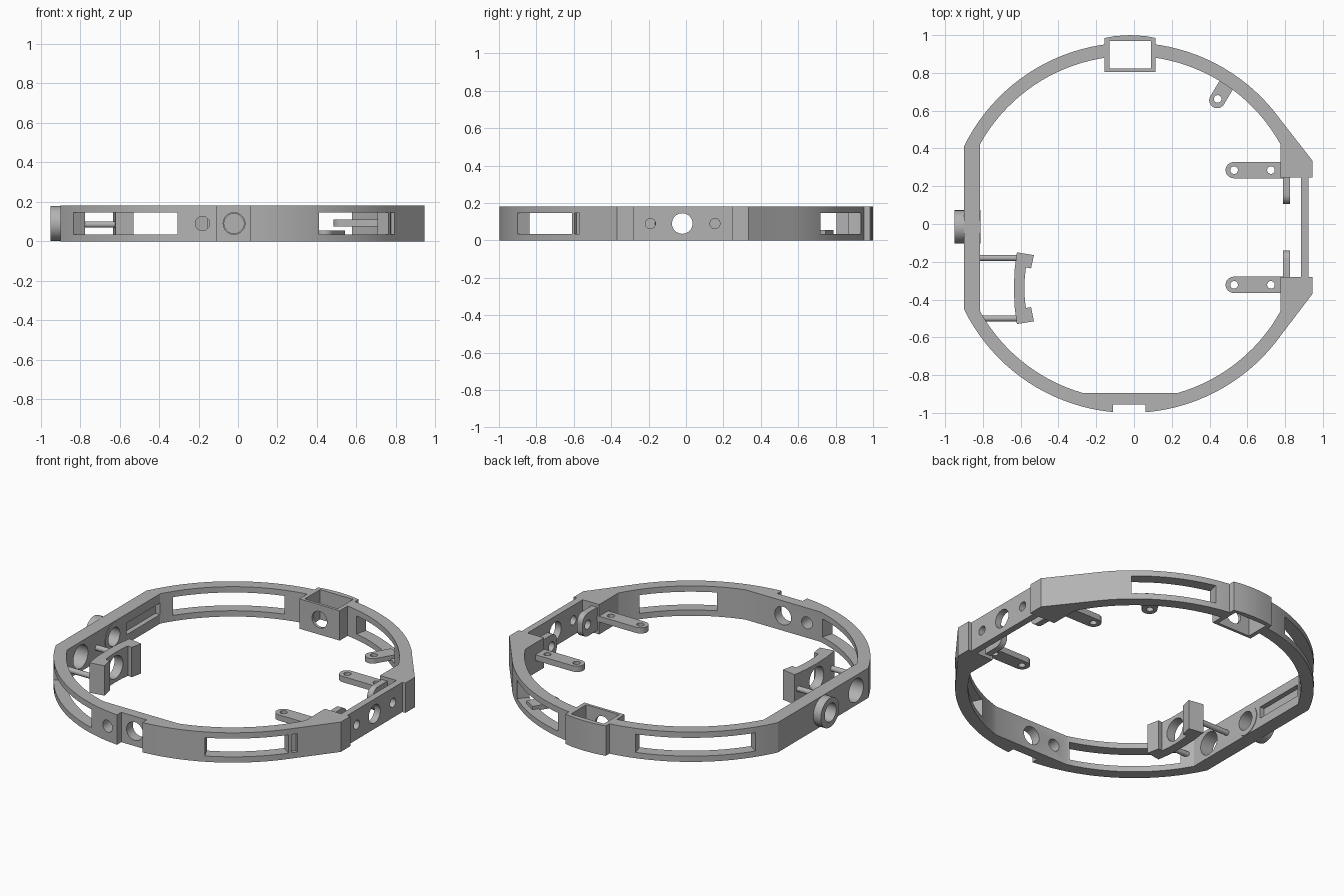
import bpy, bmesh, math
from mathutils import Vector

if "Cube" in bpy.data.objects:
    bpy.data.objects.remove(bpy.data.objects["Cube"], do_unlink=True)

H = 0.18            # ring height
MID = H / 2
CX = CY = -0.02     # centre of the ring arcs
R_OUT, R_IN = 0.98, 0.91

grey = bpy.data.materials.new("plain grey")
grey.use_nodes = True
grey.diffuse_color = (0.45, 0.45, 0.45, 1)
grey.node_tree.nodes["Principled BSDF"].inputs["Base Color"].default_value = (0.45, 0.45, 0.45, 1)


def arc(r, a0, a1, cx=CX, cy=CY, step=3):
    n = max(2, round(abs(a1 - a0) / step))
    angles = [math.radians(a0 + (a1 - a0) * i / n) for i in range(n + 1)]
    return [(cx + r * math.cos(a), cy + r * math.sin(a)) for a in angles]


def rect(x0, x1, y0, y1):
    return [(x0, y0), (x1, y0), (x1, y1), (x0, y1)]


def prism(name, pts, lo, hi, axis="z"):
    """Extrude a 2D outline along an axis; the outline uses the other two axes in order."""
    place = {"x": lambda p, d: (d, p[0], p[1]),
             "y": lambda p, d: (p[0], d, p[1]),
             "z": lambda p, d: (p[0], p[1], d)}[axis]
    bm = bmesh.new()
    base = bm.faces.new([bm.verts.new(place(p, lo)) for p in pts])
    ext = bmesh.ops.extrude_face_region(bm, geom=[base])["geom"]
    top = [v for v in ext if isinstance(v, bmesh.types.BMVert)]
    shift = Vector(place((0, 0), hi - lo))
    bmesh.ops.translate(bm, verts=top, vec=shift)
    bmesh.ops.recalc_face_normals(bm, faces=bm.faces)
    mesh = bpy.data.meshes.new(name)
    bm.to_mesh(mesh)
    bm.free()
    mesh.materials.append(grey)
    ob = bpy.data.objects.new(name, mesh)
    bpy.context.scene.collection.objects.link(ob)
    return ob


def rod(name, a, b, r, lo, hi, axis):
    return prism(name, arc(r, 0, 350, a, b, 10), lo, hi, axis)


def combine(ob, tools, op="DIFFERENCE"):
    """Run booleans, bake the result and drop the helper objects."""
    for t in tools:
        t.hide_render = True
        mod = ob.modifiers.new("cut", "BOOLEAN")
        mod.operation, mod.object, mod.solver = op, t, "EXACT"
    bpy.context.view_layer.update()
    deps = bpy.context.evaluated_depsgraph_get()
    mesh = bpy.data.meshes.new_from_object(ob.evaluated_get(deps))
    ob.modifiers.clear()
    ob.data = mesh
    for t in tools:
        bpy.data.objects.remove(t, do_unlink=True)
    return ob


def sector(a0, a1, r0=0.78, r1=1.1):
    return prism("window_cutter", arc(r1, a0, a1) + arc(r0, a1, a0), 0.035, 0.145)


# Main ring: arcs joined by a flat left side and a stepped right side
outer = (arc(R_OUT, 35.6, 153.9) + arc(R_OUT, 206.1, 324.4)
         + [(0.945, -0.37), (0.945, -0.28), (0.925, -0.28),
            (0.925, 0.245), (0.945, 0.245), (0.945, 0.335)])
inner = (arc(R_IN, 29.1, 150.9) + arc(R_IN, 209.1, 254) + arc(R_IN, 286, 330.9)
         + [(0.775, -0.28), (0.885, -0.28), (0.885, 0.245), (0.775, 0.245)])
ring = prism("ring_body", outer, 0, H)
combine(ring, [prism("inner_cutter", inner, -0.1, H + 0.1)])

# Rear box and left boss joined to the ring
box = rect(-0.155, 0.115, 0.805, 0.985)
box[3:3] = [(0.06, 0.995), (-0.02, 1.0), (-0.1, 0.995)]
combine(ring, [prism("rear_box", box, 0, H),
               rod("left_boss", -0.015, MID, 0.088, -0.95, -0.812, "x")], "UNION")

# Openings: windows, box shaft, notch, rail groove and round holes
cutters = [sector(49, 77), sector(107, 146), sector(-146, -107), sector(-64, -37),
           sector(-36, -34, 0.96),
           prism("box_shaft", rect(-0.13, 0.09, 0.822, 0.968), -0.1, H + 0.1),
           prism("front_notch", rect(-0.11, 0.06, -1.1, -0.955), -0.1, H + 0.1),
           prism("rail_groove", rect(0.1, 0.42, 0.055, 0.125), -0.845, -0.75, "x"),
           rod("box_hole", -0.02, MID, 0.05, 0.78, 0.85, "y"),
           rod("front_hole", -0.02, MID, 0.055, -1.1, -0.8, "y"),
           rod("front_small_hole", -0.18, MID, 0.036, -1.1, -0.8, "y"),
           rod("boss_hole", -0.02, MID, 0.055, -1.1, -0.7, "x"),
           rod("left_hole", -0.335, MID, 0.07, -1.1, -0.7, "x"),
           rod("right_hole", -0.02, MID, 0.055, 0.87, 1.1, "x")]
cutters += [rod("right_small_hole", y, MID, 0.027, 0.87, 1.1, "x") for y in (-0.19, 0.155)]
combine(ring, cutters)

# Right mounting arms and upright rounded lugs
for label, ya, hole_y, root, tip in (("rear", 0.285, 0.155, 0.25, 0.105),
                                     ("front", -0.322, -0.19, -0.285, -0.14)):
    arm = prism(label + "_arm", arc(0.043, 90, 270, 0.528, ya, 10)
                + [(0.79, ya - 0.043), (0.79, ya + 0.043)], 0.075, 0.11)
    combine(arm, [rod("arm_hole", x, ya, 0.02, 0, H, "z") for x in (0.53, 0.725)])
    s = 1 if tip < root else -1
    turn = 180 if s > 0 else 0
    c = tip + s * 0.05
    lug = arc(0.05, turn + s * 90, turn, c, MID + 0.02 - 0.0, 10) if s < 0 else \
        arc(0.05, 90, 180, c, MID + 0.02, 10)
    lower = [(y, 2 * MID - z) for y, z in reversed(lug)]
    if s < 0:
        lug = arc(0.05, 90, 0, c, MID + 0.02, 10)
        lower = [(y, 2 * MID - z) for y, z in reversed(lug)]
    plate = prism(label + "_lug", lug + lower + [(root, lower[-1][1]), (root, lug[0][1])],
                  0.788, 0.825, "x")
    combine(plate, [rod("lug_hole", hole_y, MID, 0.027, 0.7, 0.9, "x")])

# Small angled tab inside the rear right window
ang = math.radians(59)
d, n = Vector((math.cos(ang), math.sin(ang))), Vector((-math.sin(ang), math.cos(ang)))
tip = Vector((0.44, 0.655))
end = tip + d * 0.13
tab = prism("rear_tab", arc(0.042, 149, 329, tip.x, tip.y, 10)
            + [tuple(end - n * 0.042), tuple(end + n * 0.042)], 0.025, 0.055)
combine(tab, [rod("tab_hole", 0.443, 0.662, 0.02, 0, H, "z")])

# Left bracket with two flanges, a lens hole and two support rods
profile = [(-0.62, -0.15), (-0.53, -0.165), (-0.545, -0.235), (-0.572, -0.23),
           (-0.578, -0.28), (-0.58, -0.34), (-0.578, -0.4), (-0.572, -0.445),
           (-0.545, -0.44), (-0.53, -0.515), (-0.62, -0.53),
           (-0.632, -0.44), (-0.636, -0.34), (-0.632, -0.24)]
bracket = prism("left_bracket", profile, 0, H)
combine(bracket, [rod("bracket_hole", -0.34, MID, 0.068, -0.7, -0.5, "x")])
for label, y in (("rear", -0.18), ("front", -0.5)):
    rod(label + "_support_rod", y, 0.085, 0.016, -0.83, -0.61, "x")

# Smooth the round walls, keep the edges crisp
parts = [o for o in bpy.context.scene.objects if o.type == "MESH"]
bpy.ops.object.select_all(action="DESELECT")
for o in parts:
    o.select_set(True)
bpy.context.view_layer.objects.active = ring
bpy.ops.object.shade_smooth_by_angle(angle=math.radians(25))
